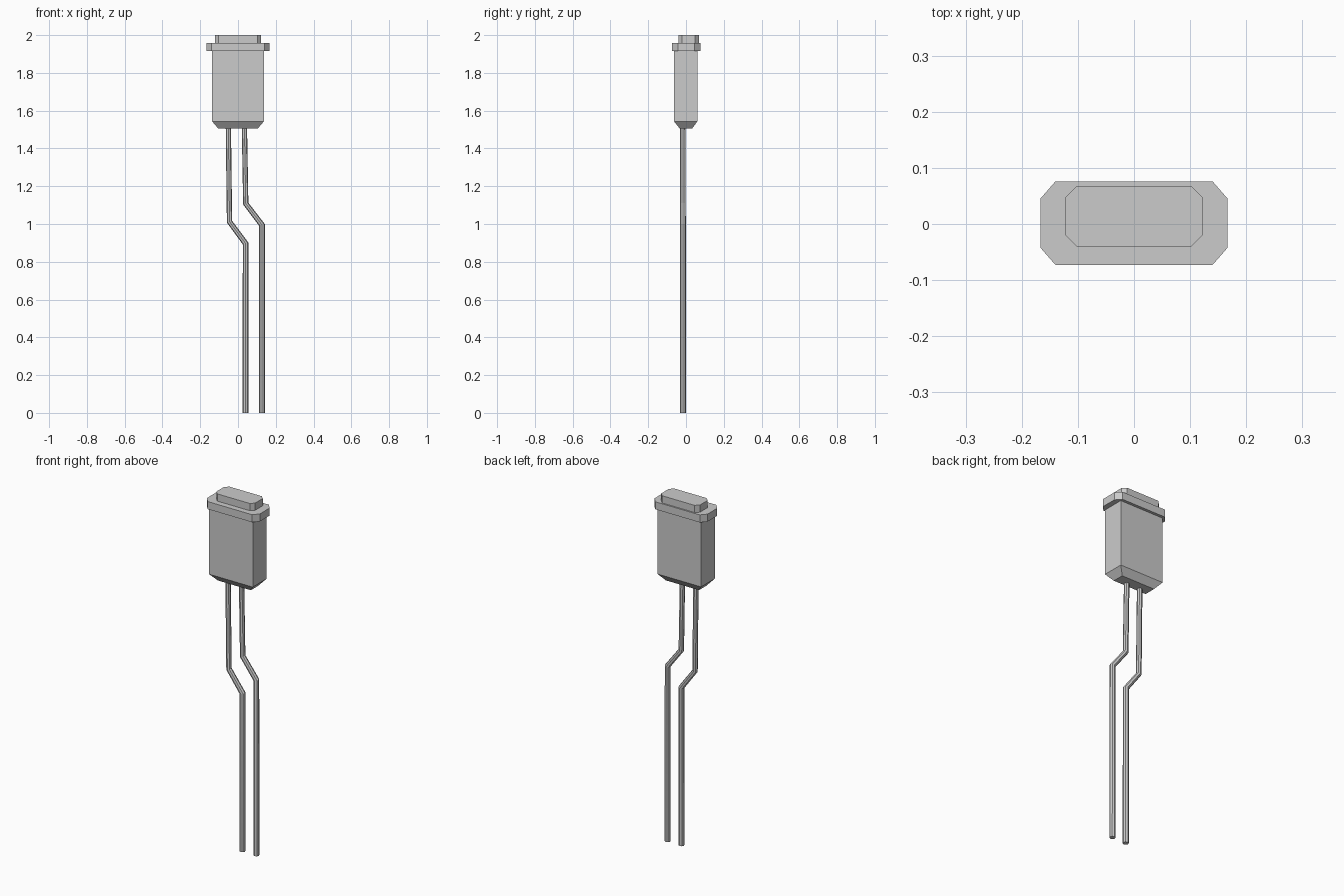
import bpy, bmesh
from mathutils import Vector

cube = bpy.data.objects.get("Cube")
if cube:
    bpy.data.objects.remove(cube, do_unlink=True)

grey = bpy.data.materials.new("light grey")
grey.use_nodes = True
colour = (0.6, 0.6, 0.6, 1)
grey.diffuse_color = colour
grey.node_tree.nodes["Principled BSDF"].inputs["Base Color"].default_value = colour


def loft(name, rings):
    """Skin a stack of matching rings and cap both ends."""
    bm = bmesh.new()
    loops = [[bm.verts.new(p) for p in ring] for ring in rings]
    for a, b in zip(loops, loops[1:]):
        for i in range(len(a)):
            j = (i + 1) % len(a)
            bm.faces.new((a[i], a[j], b[j], b[i]))
    bm.faces.new(loops[0])
    bm.faces.new(loops[-1])
    bmesh.ops.recalc_face_normals(bm, faces=bm.faces)
    mesh = bpy.data.meshes.new(name)
    bm.to_mesh(mesh)
    bm.free()
    mesh.materials.append(grey)
    obj = bpy.data.objects.new(name, mesh)
    bpy.context.collection.objects.link(obj)
    return obj


def outline(half_x, y0, y1, z, cut_x=0, cut_y=0):
    """Rectangle ring, with clipped corners when a cut is given."""
    a, b = half_x, half_x - cut_x
    if not cut_x:
        return [(-a, y0, z), (a, y0, z), (a, y1, z), (-a, y1, z)]
    return [(-b, y0, z), (b, y0, z), (a, y0 + cut_y, z), (a, y1 - cut_y, z),
            (b, y1, z), (-b, y1, z), (-a, y1 - cut_y, z), (-a, y0 + cut_y, z)]


# Housing with tapered bottom
loft("housing", [outline(0.104, -0.033, 0.032, 1.505),
                 outline(0.137, -0.063, 0.06, 1.543),
                 outline(0.137, -0.063, 0.06, 1.916)])

# Flange and raised cap with clipped corners
loft("flange", [outline(0.167, -0.073, 0.076, z, 0.027, 0.031) for z in (1.916, 1.959)])
loft("cap", [outline(0.122, -0.04, 0.068, z, 0.02, 0.02) for z in (1.959, 2.0)])


# Bent wire leads
def lead(name, path):
    curve = bpy.data.curves.new(name + "_path", "CURVE")
    curve.dimensions = "3D"
    curve.bevel_depth = 0.0155
    curve.bevel_resolution = 0
    curve.use_fill_caps = True
    spline = curve.splines.new("POLY")
    spline.points.add(len(path) - 1)
    for point, (x, z, r) in zip(spline.points, path):
        point.co = (x, -0.0165, z, 1)
        point.radius = r
    curve.bevel_resolution = 2
    obj = bpy.data.objects.new(name, curve)
    bpy.context.collection.objects.link(obj)
    bpy.context.view_layer.objects.active = obj
    obj.select_set(True)
    bpy.ops.object.convert(target="MESH")
    obj = bpy.context.object
    obj.data.materials.clear()
    obj.data.materials.append(grey)
    bpy.ops.object.shade_smooth_by_angle()
    obj.select_set(False)


lead("right_lead", [(-0.051, 1.51, 0.9), (-0.045, 1.012, 0.95), (0.04, 0.897, 1), (0.04, 0, 1)])
lead("left_lead", [(0.034, 1.51, 0.9), (0.041, 1.108, 0.95), (0.127, 0.995, 1), (0.127, 0, 1)])
